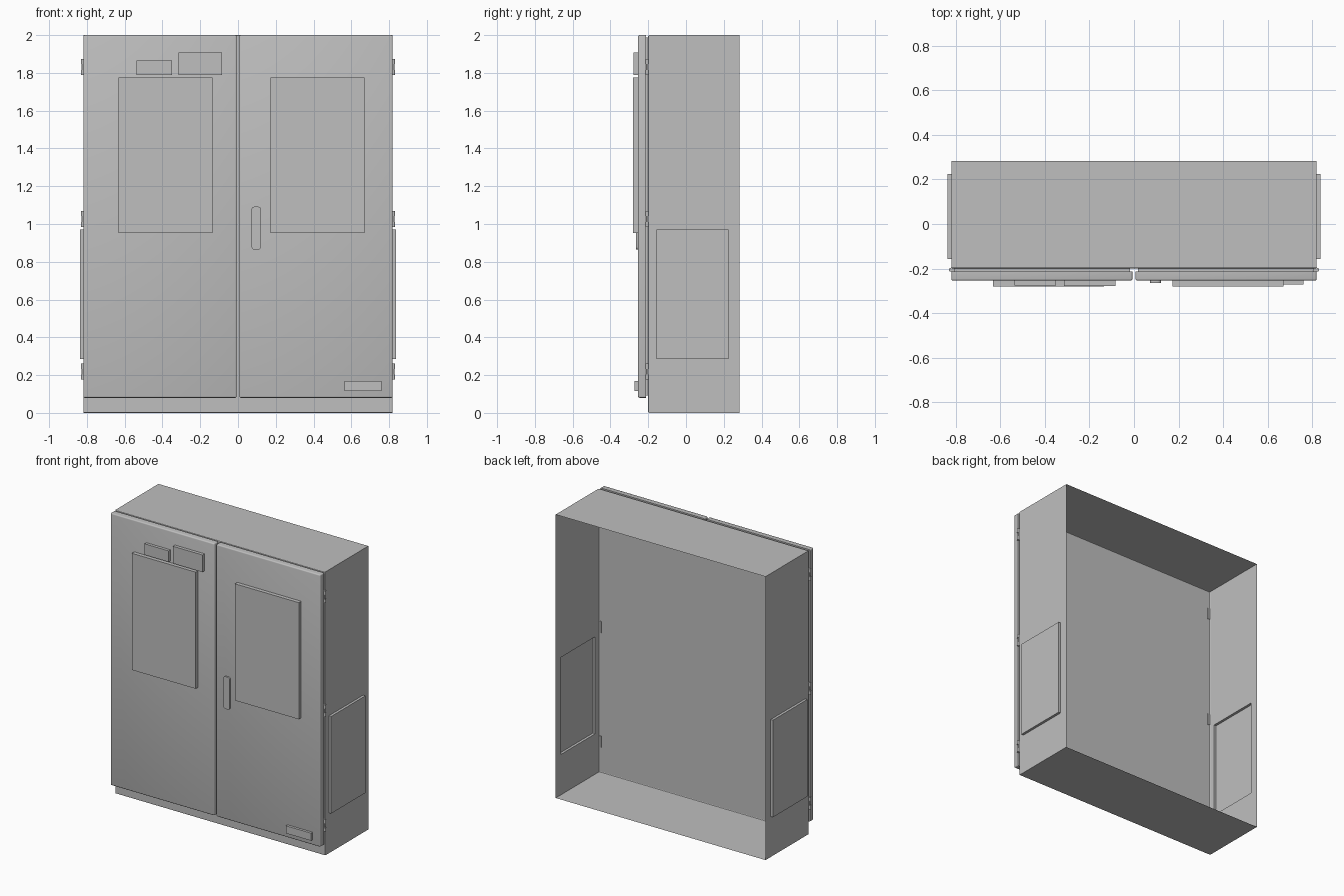
import bpy, bmesh
from math import radians
from mathutils import Vector

old = bpy.data.objects.get("Cube")
if old:
    bpy.data.objects.remove(old, do_unlink=True)

# Single painted-metal colour
grey = bpy.data.materials.new("light_grey_paint")
grey.use_nodes = True
grey.diffuse_color = (0.52, 0.52, 0.52, 1)
grey.node_tree.nodes["Principled BSDF"].inputs["Base Color"].default_value = (0.52, 0.52, 0.52, 1)

BODY_FRONT, DOOR_BACK, DOOR_FRONT, BACK = -0.2, -0.212, -0.254, 0.283
HALF = 0.819


def new_object(name, bm):
    mesh = bpy.data.meshes.new(name)
    bm.to_mesh(mesh)
    bm.free()
    mesh.materials.append(grey)
    obj = bpy.data.objects.new(name, mesh)
    bpy.context.collection.objects.link(obj)
    return obj


def box_mesh(x, y, z):
    bm = bmesh.new()
    bmesh.ops.create_cube(bm, size=1)
    for v in bm.verts:
        v.co = Vector([lo + (hi - lo) * (c + 0.5) for c, (lo, hi) in zip(v.co, (x, y, z))])
    return bm


def box(name, x, y, z):
    return new_object(name, box_mesh(x, y, z))


def smooth(obj):
    bpy.ops.object.select_all(action='DESELECT')
    obj.select_set(True)
    bpy.context.view_layer.objects.active = obj
    bpy.ops.object.shade_smooth_by_angle(angle=radians(35))


# Sheet-metal body, open at the back, with a pressed-out panel in each side
bm = box_mesh((-HALF, HALF), (BODY_FRONT, BACK), (0, 2))
rim = [e for e in bm.edges if all(v.co.y < 0 for v in e.verts)]
bmesh.ops.bevel(bm, geom=rim, offset=0.006, segments=2, profile=0.5, affect='EDGES')
for axis, cuts in (((0, 1, 0), (-0.157, 0.225)), ((0, 0, 1), (0.285, 0.97))):
    for c in cuts:
        bmesh.ops.bisect_plane(bm, geom=bm.verts[:] + bm.edges[:] + bm.faces[:],
                               plane_co=Vector(axis) * c, plane_no=axis)
bmesh.ops.recalc_face_normals(bm, faces=bm.faces[:])
panels = []
for f in bm.faces:
    c = f.calc_center_median()
    if abs(f.normal.x) > 0.99 and -0.15 < c.y < 0.2 and 0.3 < c.z < 0.95:
        panels.append(f)
bmesh.ops.inset_individual(bm, faces=panels, thickness=0, depth=0.018)
back = [f for f in bm.faces if f.normal.y > 0.99 and f.calc_center_median().y > BACK - 0.001]
bmesh.ops.delete(bm, geom=back, context='FACES')
new_object("cabinet_body", bm)

# Doors with rounded front edges, each on a slightly smaller seal
for side, s in (("right", -1), ("left", 1)):
    xs = sorted((s * 0.007, s * HALF))
    bm = box_mesh(xs, (DOOR_FRONT, DOOR_BACK), (0.08, 2))
    edges = [e for e in bm.edges if any(v.co.y < DOOR_FRONT + 0.001 for v in e.verts)]
    bmesh.ops.bevel(bm, geom=edges, offset=0.008, segments=3, profile=0.5, affect='EDGES')
    smooth(new_object(side + "_door", bm))
    box(side + "_door_seal", (xs[0] + 0.012, xs[1] - 0.012),
        (DOOR_BACK, BODY_FRONT), (0.092, 1.988))

    # Three hinges: two knuckles around a thinner pin, with a leaf behind
    for level, z in (("lower", 0.218), ("middle", 1.027), ("upper", 1.831)):
        bm = bmesh.new()
        for dz, height, radius in ((-0.029, 0.027, 0.008), (0, 0.084, 0.005), (0.029, 0.027, 0.008)):
            made = bmesh.ops.create_cone(bm, cap_ends=True, segments=16, radius1=radius,
                                         radius2=radius, depth=height)["verts"]
            bmesh.ops.translate(bm, verts=made, vec=(s * 0.823, -0.206, z + dz))
        smooth(new_object(f"{side}_{level}_hinge", bm))
        box(f"{side}_{level}_hinge_leaf", sorted((s * 0.8, s * 0.822)),
            (DOOR_BACK - 0.004, BODY_FRONT + 0.004), (z - 0.04, z + 0.04))

# Raised plates on the doors: x range, front y, z range
plates = {
    "right_door_panel": ((-0.632, -0.134), -0.281, (0.953, 1.776)),
    "left_door_panel": ((0.173, 0.671), -0.281, (0.953, 1.776)),
    "small_upper_plate": ((-0.537, -0.349), -0.275, (1.788, 1.866)),
    "large_upper_plate": ((-0.314, -0.084), -0.277, (1.788, 1.909)),
    "lower_plate": ((0.564, 0.761), -0.272, (0.117, 0.17)),
}
for name, (x, y, z) in plates.items():
    box(name, x, (y, DOOR_FRONT + 0.002), z)

# Door handle with rounded ends
bm = box_mesh((0.072, 0.121), (-0.265, DOOR_FRONT + 0.002), (0.864, 1.092))
corners = [e for e in bm.edges if abs(e.verts[0].co.y - e.verts[1].co.y) > 0.005]
bmesh.ops.bevel(bm, geom=corners, offset=0.014, segments=3, profile=0.5, affect='EDGES')
smooth(new_object("door_handle", bm))
